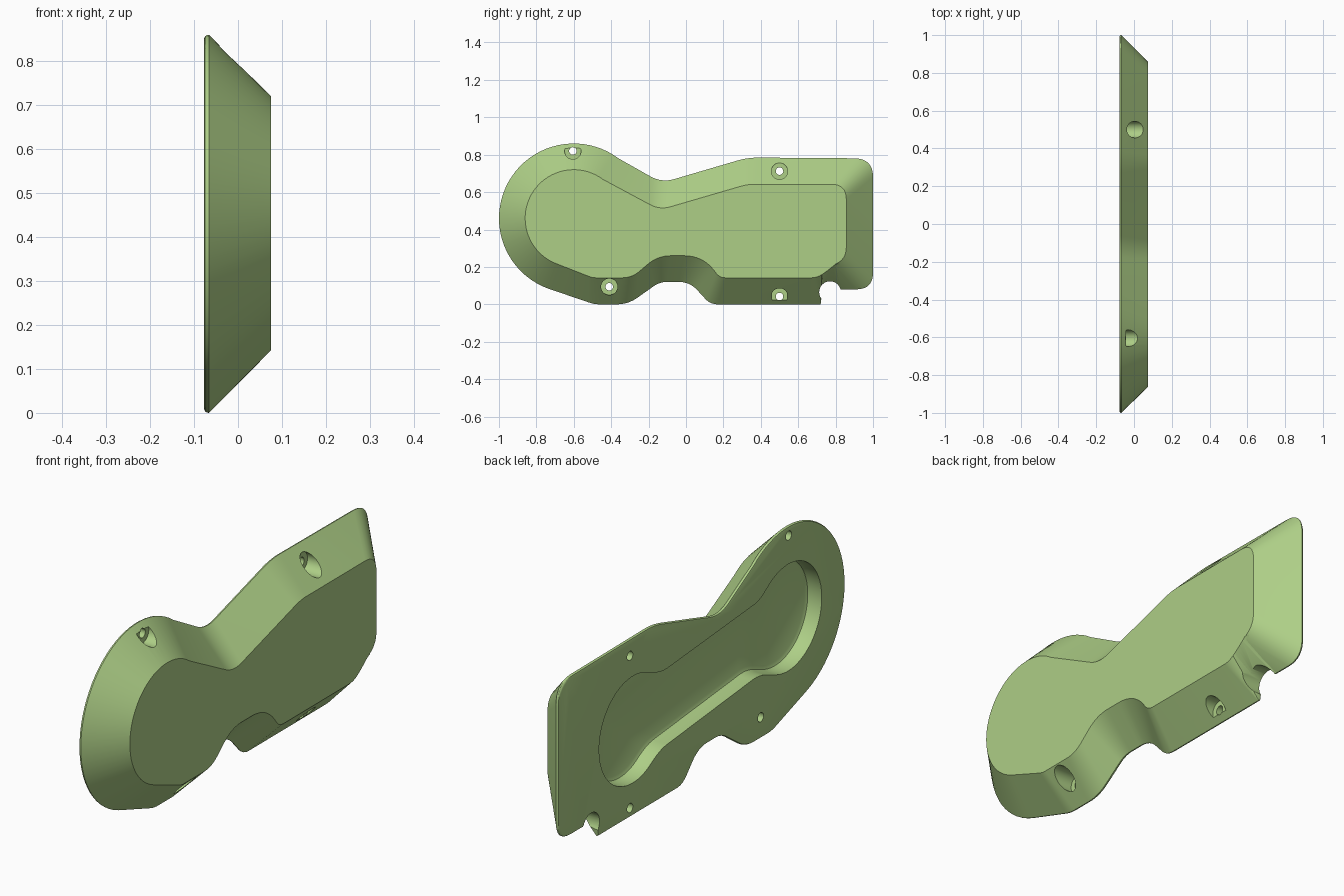
import bpy, bmesh
from math import cos, sin, radians, pi
from mathutils import Vector

if "Cube" in bpy.data.objects:
    bpy.data.objects.remove(bpy.data.objects["Cube"])


def arc(cy, cz, r, a0, a1, n=40):
    """Arc points as (y, z, 0): no further rounding."""
    angs = [radians(a0 + (a1 - a0) * i / n) for i in range(n + 1)]
    return [(cy + r * cos(a), cz + r * sin(a), 0) for a in angs]


def rounded(path, n=8):
    """Closed outline; each (y, z, setback) corner is rounded off."""
    out = []
    for i, (y, z, s) in enumerate(path):
        p = Vector((y, z))
        if s == 0:
            out.append(p)
            continue
        a = Vector(path[i - 1][:2]) - p
        b = Vector(path[(i + 1) % len(path)][:2]) - p
        a, b = p + a.normalized() * s, p + b.normalized() * s
        for k in range(n + 1):
            t = k / n
            out.append(a * (1 - t) ** 2 + p * 2 * t * (1 - t) + b * t * t)
    return out


def inset(pts, d):
    """Shrink a counter-clockwise outline by d."""
    out = []
    for i, p in enumerate(pts):
        t = (pts[(i + 1) % len(pts)] - pts[i - 1]).normalized()
        out.append(p + Vector((-t.y, t.x)) * d)
    return out


def loft(name, rings):
    """Closed solid through (x, outline) rings."""
    bm = bmesh.new()
    loops = [[bm.verts.new((x, p.x, p.y)) for p in pts] for x, pts in rings]
    n = len(loops[0])
    for a, b in zip(loops, loops[1:]):
        for i in range(n):
            j = (i + 1) % n
            bm.faces.new((a[i], a[j], b[j], b[i]))
    bm.faces.new(loops[0])
    bm.faces.new(loops[-1])
    bmesh.ops.recalc_face_normals(bm, faces=bm.faces)
    me = bpy.data.meshes.new(name)
    bm.to_mesh(me)
    bm.free()
    ob = bpy.data.objects.new(name, me)
    bpy.context.collection.objects.link(ob)
    return ob


def cylinder(name, y, z, r, x0, x1, n=32):
    ring = [Vector((y + r * cos(2 * pi * i / n), z + r * sin(2 * pi * i / n))) for i in range(n)]
    return loft(name, [(x0, ring), (x1, ring)])


# Cover: base outline and front outline share the same corners
base = rounded(arc(-.6, .46, .4, 249.5, 53) + [
    (-.13, .65, .07), (.33, .785, .06), (1, .78, .1), (1, .08, .09),
    (.83, .08, .005), (.73, .08, .005), (.72, 0, .003), (.13, 0, .04),
    (.02, .12, .06), (-.14, .12, .04), (-.31, 0, .06), (-.49, 0, .03)])
front = rounded(arc(-.6, .46, .26, 249.5, 53) + [
    (-.14, .505, .06), (.33, .642, .04), (.857, .642, .08), (.857, .235, .07),
    (.80, .215, .02), (.75, .175, .02), (.70, .142, .03), (.18, .142, .03),
    (.09, .26, .1), (-.15, .26, .07), (-.29, .142, .05), (-.5, .142, .02)])


def between(t):
    return [a.lerp(b, t) for a, b in zip(base, front)]


cover = loft("cover", [(-.077, between(.06)), (-.075, between(.025)),
                       (-.071, between(.005)), (-.066, base), (.075, front)])

# Rear pocket
pocket = rounded(arc(-.6, .46, .235, 55, 290) + [(-.40, .285, .05), (.28, .22, .04)]
                 + arc(.48, .38, .235, -125, 110) + [(.28, .555, .05), (-.4, .61, .04)])
cutters = [loft("pocket_cutter", [(-.1, pocket), (-.03, pocket),
                                  (-.013, inset(pocket, .006)), (-.006, inset(pocket, .02))])]

# Cable notch, screw holes and counterbores
cutters.append(cylinder("notch_cutter", .77, .065, .058, -.2, .2))
for y, z in [(-.605, .82), (.5, .712), (-.41, .094), (.5, .042)]:
    cutters.append(cylinder("screw_cutter", y, z, .02, -.2, .2))
    cutters.append(cylinder("counterbore_cutter", y, z, .044, -.042, .2))

bpy.context.view_layer.objects.active = cover
cover.select_set(True)
for c in cutters:
    c.hide_render = True
    m = cover.modifiers.new("cut", 'BOOLEAN')
    m.operation = 'DIFFERENCE'
    m.solver = 'EXACT'
    m.object = c
    bpy.ops.object.modifier_apply(modifier=m.name)
for c in cutters:
    bpy.data.objects.remove(c)

mat = bpy.data.materials.new("light_green")
mat.diffuse_color = (.42, .62, .24, 1)
mat.use_nodes = True
mat.node_tree.nodes["Principled BSDF"].inputs["Base Color"].default_value = mat.diffuse_color
cover.data.materials.clear()
cover.data.materials.append(mat)
bpy.ops.object.shade_smooth_by_angle(angle=radians(30))
